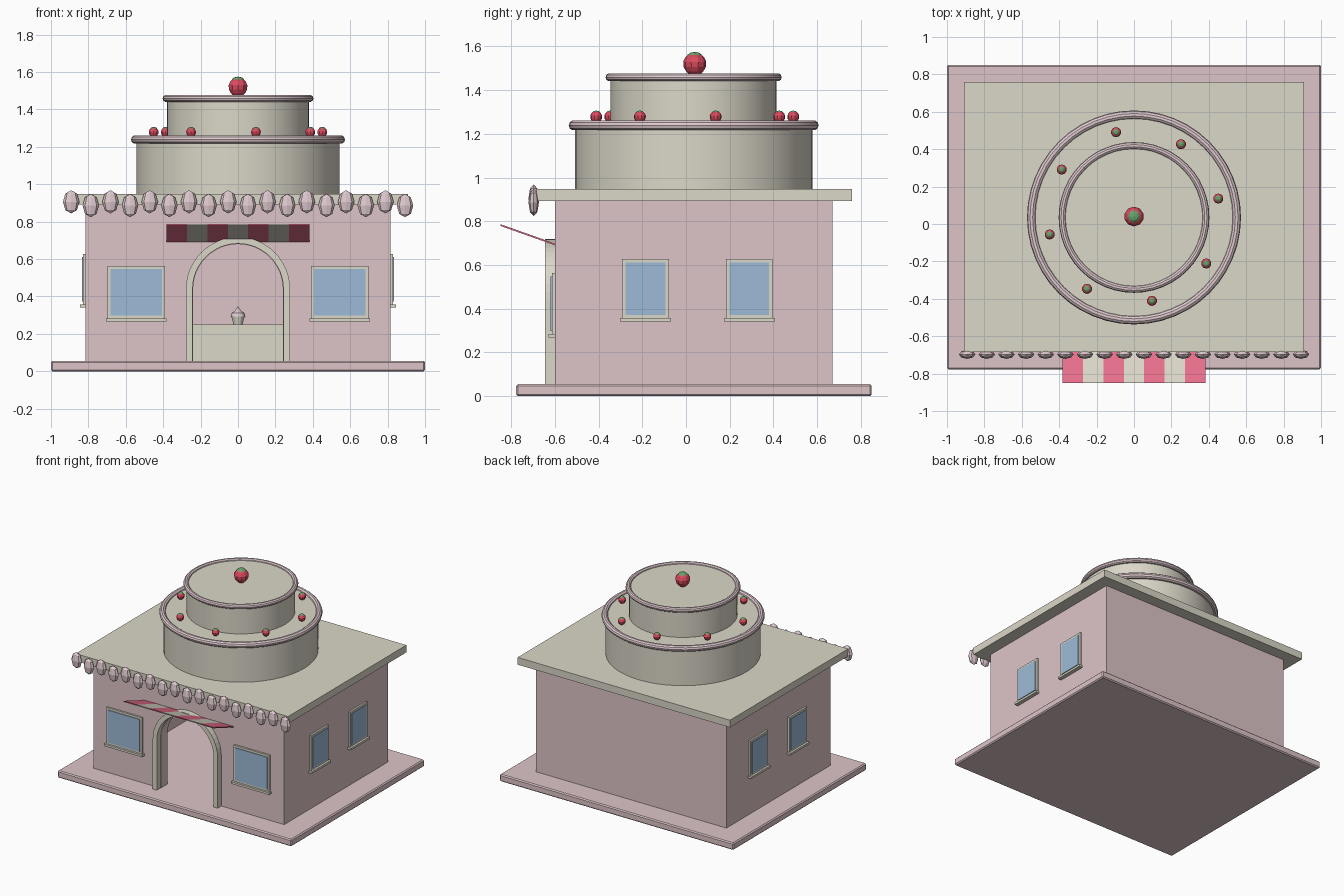
import bpy, bmesh, math
from mathutils import Vector

if "Cube" in bpy.data.objects:
    bpy.data.objects.remove(bpy.data.objects["Cube"], do_unlink=True)


def material(name, rgb):
    m = bpy.data.materials.new(name)
    m.use_nodes = True
    m.diffuse_color = (*rgb, 1)
    m.node_tree.nodes["Principled BSDF"].inputs["Base Color"].default_value = (*rgb, 1)
    return m


PINK = material("wall pink", (0.73, 0.56, 0.58))
ICING = material("icing pink", (0.74, 0.59, 0.62))
CREAM = material("cream", (0.71, 0.68, 0.58))
GLASS = material("glass blue", (0.34, 0.50, 0.68))
ROSE = material("awning rose", (0.80, 0.16, 0.26))
RED = material("berry red", (0.70, 0.07, 0.11))
GREEN = material("leaf green", (0.14, 0.36, 0.15))

CY = 0.035          # centre line of the tiers
FRONT, BACK, SIDE = -0.6, 0.67, 0.815
WALL = 0.08


def finish(name, bm, mat, smooth=False):
    bmesh.ops.recalc_face_normals(bm, faces=bm.faces)
    mesh = bpy.data.meshes.new(name)
    bm.to_mesh(mesh)
    bm.free()
    ob = bpy.data.objects.new(name, mesh)
    bpy.context.collection.objects.link(ob)
    mesh.materials.append(mat)
    if smooth:
        bpy.ops.object.select_all(action="DESELECT")
        ob.select_set(True)
        bpy.context.view_layer.objects.active = ob
        bpy.ops.object.shade_smooth_by_angle(angle=math.radians(35))
    return ob


def box(name, a, b, mat, bevel=0):
    a, b = Vector(a), Vector(b)
    bm = bmesh.new()
    bmesh.ops.create_cube(bm, size=1)
    size = b - a
    for v in bm.verts:
        v.co = Vector([v.co[i] * abs(size[i]) for i in range(3)]) + (a + b) / 2
    if bevel:
        bmesh.ops.bevel(bm, geom=bm.edges[:], offset=bevel, segments=1, affect="EDGES")
    return finish(name, bm, mat)


def slab(name, outline, y0, y1, mat):
    """Extrude an x-z outline from y0 to y1."""
    bm = bmesh.new()
    face = bm.faces.new([bm.verts.new((x, y0, z)) for x, z in outline])
    new = bmesh.ops.extrude_face_region(bm, geom=[face])["geom"]
    verts = [v for v in new if isinstance(v, bmesh.types.BMVert)]
    bmesh.ops.translate(bm, verts=verts, vec=(0, y1 - y0, 0))
    return finish(name, bm, mat)


def lathe(name, profile, at, mat, steps=48, smooth=True):
    """Spin an r-z profile about the vertical axis."""
    bm = bmesh.new()
    verts = [bm.verts.new((r, 0, z)) for r, z in profile]
    edges = [bm.edges.new(p) for p in zip(verts, verts[1:])]
    bmesh.ops.spin(bm, geom=verts + edges, cent=(0, 0, 0), axis=(0, 0, 1),
                   angle=math.tau, steps=steps)
    bmesh.ops.remove_doubles(bm, verts=bm.verts, dist=1e-5)
    bmesh.ops.translate(bm, verts=bm.verts, vec=at)
    return finish(name, bm, mat, smooth)


def arch(r, spring, bottom):
    """Round-topped outline from right foot to left foot."""
    curve = [(r * math.cos(t * math.pi / 24), spring + r * math.sin(t * math.pi / 24))
             for t in range(25)]
    return [(r, bottom)] + curve + [(-r, bottom)]


# Base and hollow building
FLOOR, TOP = 0.055, 0.892
box("base", (-1, -0.777, 0), (1, 0.85, FLOOR), PINK, 0.008)
slab("front_wall", [(-SIDE, FLOOR), (-SIDE, TOP), (SIDE, TOP), (SIDE, FLOOR)]
     + arch(0.24, 0.44, FLOOR), FRONT, FRONT + WALL, PINK)
box("back_wall", (-SIDE, BACK - WALL, FLOOR), (SIDE, BACK, TOP), PINK)
for s, side in ((1, "left"), (-1, "right")):
    box(side + "_wall", (s * SIDE, FRONT + WALL, FLOOR),
        (s * (SIDE - WALL), BACK - WALL, TOP), PINK)
box("roof", (-0.908, -0.685, TOP), (0.908, 0.76, 0.948), CREAM)

# Doorway trim
slab("door_arch", arch(0.278, 0.44, FLOOR) + arch(0.243, 0.44, FLOOR)[::-1],
     -0.645, FRONT, CREAM)

# Counter with a small cake
box("counter", (-0.3, 0.15, FLOOR), (0.3, 0.35, 0.25), CREAM)
lathe("cake_cup", [(0, 0.25), (0.024, 0.25), (0.035, 0.292), (0, 0.292)],
      (0, 0.25, 0), CREAM, 12, False)
lathe("cake_icing", [(0, 0.29), (0.04, 0.292), (0.034, 0.312), (0.015, 0.325), (0, 0.348)],
      (0, 0.25, 0), ICING, 12)


# Windows: u runs along the wall, v points out of it
def window(name, place, u, z, w, h):
    def part(kind, half, out, z0, z1, mat):
        box(name + kind, place(u - half, -0.005, z0), place(u + half, out, z1), mat)
    part("_frame", w / 2, 0.014, z - h / 2, z + h / 2, CREAM)
    part("_glass", w / 2 - 0.016, 0.019, z - h / 2 + 0.016, z + h / 2 - 0.016, GLASS)
    part("_sill", w / 2 + 0.01, 0.03, z - h / 2 - 0.014, z - h / 2 + 0.002, CREAM)


for s, side in ((1, "left"), (-1, "right")):
    window("front_window_" + side, lambda u, v, z: (u, FRONT - v, z),
           s * 0.544, 0.422, 0.305, 0.282)
    for u, spot in ((-0.185, "front"), (0.29, "rear")):
        window(side + "_window_" + spot, lambda u, v, z: (s * (SIDE + v), u, z),
               u, 0.492, 0.214, 0.272)

# Striped awning rising outward
STRIPES, W = 7, 0.765
for i in range(STRIPES):
    x0 = -W / 2 + i * W / STRIPES
    x1 = x0 + W / STRIPES
    bm = bmesh.new()
    bmesh.ops.create_cube(bm, size=1)
    for v in bm.verts:
        out = v.co.y < 0
        v.co = (x1 if v.co.x > 0 else x0, -0.85 if out else FRONT,
                (0.783 if out else 0.694) + 0.008 * v.co.z)
    finish("awning_stripe_%d" % (i + 1), bm, CREAM if i % 2 else ROSE)

# Icing dollops along the front eave
for i in range(18):
    z = 0.906 if i % 2 == 0 else 0.886
    bm = bmesh.new()
    bmesh.ops.create_uvsphere(bm, u_segments=8, v_segments=4, radius=1)
    for v in bm.verts:
        v.co = (v.co.x * 0.044 - 0.892 + i * 0.105, v.co.y * 0.024 - 0.697,
                v.co.z * 0.062 + z)
    finish("icing_dollop_%d" % (i + 1), bm, ICING)


# Round tiers with piped rims
def tier(name, radius, z0, z1, major, minor, rim_z):
    lathe(name, [(0, z0), (radius, z0), (radius, z1), (0, z1)], (0, CY, 0), CREAM)
    ring = [(major + minor * math.cos(t * math.tau / 10),
             rim_z + minor * math.sin(t * math.tau / 10)) for t in range(11)]
    lathe(name + "_rim", ring, (0, CY, 0), ICING)


tier("lower_tier", 0.543, 0.945, 1.245, 0.549, 0.023, 1.239)
tier("upper_tier", 0.38, 1.245, 1.464, 0.384, 0.019, 1.459)


# Berries with leaf caps
def berry(name, x, y, z, r):
    bm = bmesh.new()
    bmesh.ops.create_uvsphere(bm, u_segments=10, v_segments=7, radius=r)
    for v in bm.verts:
        if v.co.z < 0:
            v.co.x *= 1 + 0.15 * v.co.z / r
            v.co.y *= 1 + 0.15 * v.co.z / r
    bmesh.ops.translate(bm, verts=bm.verts, vec=(x, y, z))
    finish(name, bm, RED)
    lathe(name + "_leaf", [(0, r * 0.8), (r * 0.62, r * 0.8), (r * 0.4, r * 0.98),
                           (0, r * 1.06)], (x, y, z), GREEN, 8, False)


berry("top_berry", 0, CY + 0.005, 1.518, 0.054)
for i in range(8):
    a = math.radians(12 + 45 * i)
    berry("tier_berry_%d" % (i + 1), 0.461 * math.cos(a), CY + 0.005 + 0.461 * math.sin(a),
          1.277, 0.028)
